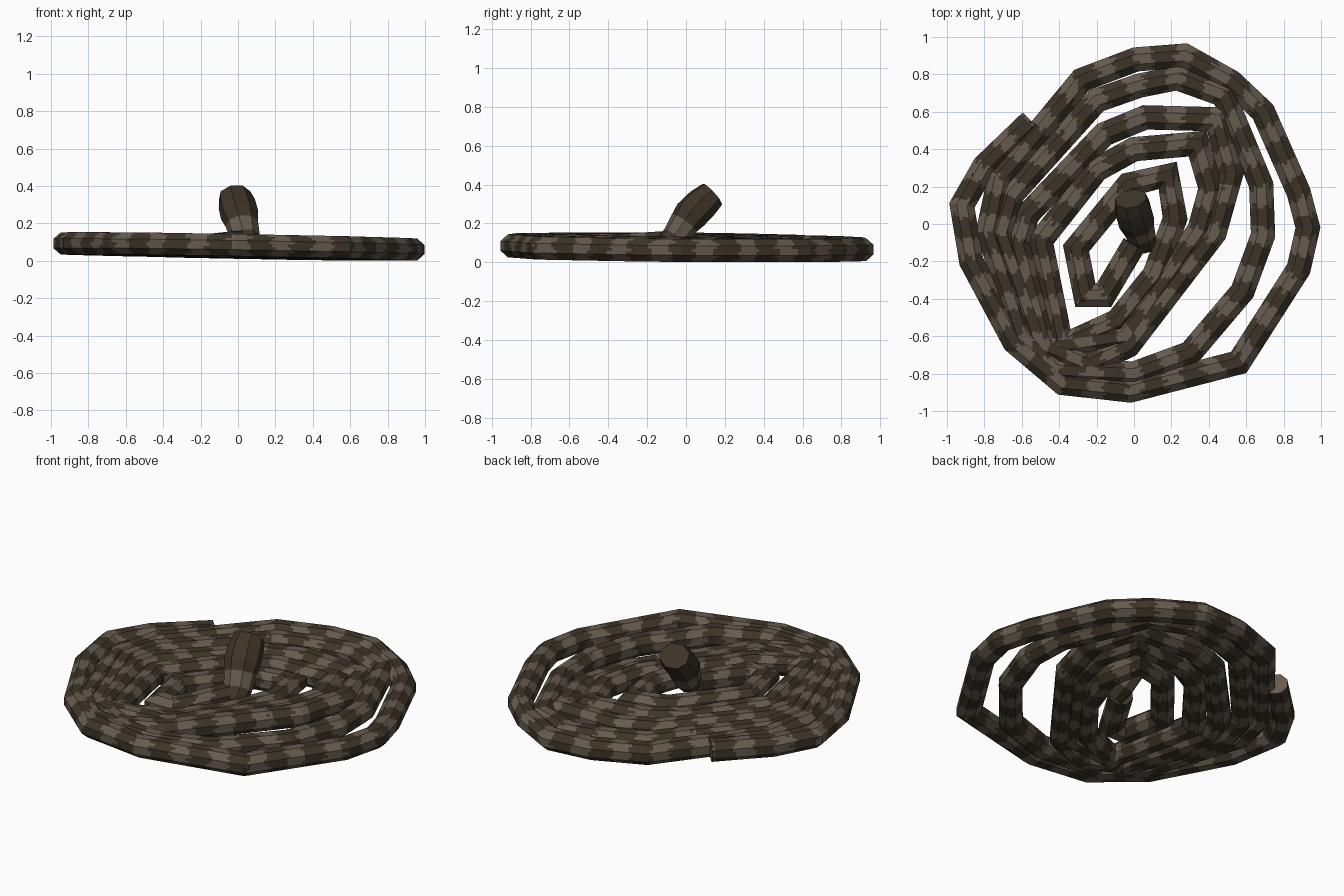
import bpy, math, random
from mathutils import Vector

if "Cube" in bpy.data.objects:
    bpy.data.objects.remove(bpy.data.objects["Cube"])

random.seed(4)


def material(name, col):
    m = bpy.data.materials.new(name)
    m.diffuse_color = (*col, 1)
    m.use_nodes = True
    m.node_tree.nodes["Principled BSDF"].inputs["Base Color"].default_value = m.diffuse_color
    return m


MATS = [material("dark_brown", (0.046, 0.034, 0.021)),
        material("pale_brown", (0.130, 0.102, 0.076))]

# Corners of the coil's centre line seen from the top, in hundredths
OUTER = [(-55, 55), (-80, 31), (-92, 10), (-87, -20), (-64, -63), (-38, -85), (-2, -89),
         (56, -74), (88, -24), (93, -2), (88, 17), (69, 60), (52, 76), (27, 90), (1, 88), (-28, 77)]
MIDDLE = [(-72, 24), (-78, -4), (-60, -59), (-42, -78), (0, -80), (30, -69), (58, -36), (69, -6),
          (68, 21), (48, 69), (23, 78), (3, 74), (-20, 66),
          (-65, 16), (-71, -5), (-50, -64), (-24, -75), (-3, -65), (43, -5), (52, 27), (44, 56),
          (6, 57), (-16, 48)]
INNER = [(-57, 5), (-62, -11), (-47, -66), (-5, -60), (35, -3), (41, 19), (34, 43), (0, 40), (-20, 29),
         (-50, -9), (-38, -64), (-9, -52), (11, -27), (22, 3), (18, 26), (-3, 21), (-31, -13),
         (-26, -38), (-16, -38)]
SIDES, CUT, STEP, PERIOD = 8, 3, 0.016, 0.215


def sweep_rings(path, radii):
    """Mitred polygon rings along a path, kept upright."""
    rings = []
    for i, p in enumerate(path):
        a = (p - path[i - 1]).normalized() if i else (path[1] - p).normalized()
        b = (path[i + 1] - p).normalized() if i < len(path) - 1 else a
        t = (a + b).normalized()
        side = Vector((t.y, -t.x, 0)).normalized()
        up = side.cross(t).normalized()
        stretch = min(1.35, 1 / max(0.3, t.dot(a)))
        rw, rh = radii[i]
        angles = [2 * math.pi * (k + 0.5) / SIDES for k in range(SIDES)]
        rings.append([p + side * math.cos(g) * rw * stretch + up * math.sin(g) * rh for g in angles])
    return rings


def build_tube(name, rings, colour):
    """Skin the rings, cap both ends and colour each face by rule."""
    n = len(rings[0])
    faces, mats = [], []
    for i in range(len(rings) - 1):
        for k in range(n):
            k2 = (k + 1) % n
            faces.append((i * n + k, i * n + k2, (i + 1) * n + k2, (i + 1) * n + k))
            mats.append(colour(i, k))
    faces += [tuple(range(n))[::-1], tuple((len(rings) - 1) * n + k for k in range(n))]
    mats += [1, 0]
    me = bpy.data.meshes.new(name)
    me.from_pydata([v for r in rings for v in r], [], faces)
    for m in MATS:
        me.materials.append(m)
    for p, i in zip(me.polygons, mats):
        p.material_index = i
    bpy.context.collection.objects.link(bpy.data.objects.new(name, me))


def split_ring(ring):
    n = len(ring)
    return [ring[k].lerp(ring[(k + 1) % n], j / CUT) for k in range(n) for j in range(CUT)]


# Coiled body: octagonal tube, finely cut so the bands get ragged edges
path = [Vector((x / 100, y / 100, 0.077 - 0.00018 * x - 0.00008 * y))
        for x, y in OUTER + MIDDLE + INNER]
path.append(Vector((0, -0.11, 0.10)))
coarse = [split_ring(r) for r in sweep_rings(path, [(0.070, 0.064)] * len(path))]
fine, dist, s = [], [], 0.0
for i in range(len(path) - 1):
    length = (path[i + 1] - path[i]).length
    n = max(1, round(length / STEP))
    for j in range(n):
        fine.append([a.lerp(b, j / n) for a, b in zip(coarse[i], coarse[i + 1])])
        dist.append(s + length * j / n)
    s += length
fine.append(coarse[-1])


def ragged_band(i, k):
    wobble = 0.012 * math.sin(k * 1.9 + math.floor(dist[i] / 0.1)) + random.uniform(-0.011, 0.011)
    return 0 if ((dist[i] + wobble) / PERIOD) % 1 < 0.55 else 1


build_tube("coiled_body", fine, ragged_band)

# Raised neck and blunt head: y, z, radius of each section, leaning to the left
HEAD = [(-0.12, 0.07, 0.07), (-0.06, 0.125, 0.08), (-0.01, 0.20, 0.09),
        (0.025, 0.245, 0.104), (0.085, 0.305, 0.102), (0.135, 0.35, 0.088)]
spine = [Vector((0.07 - 0.25 * z, y, z)) for y, z, r in HEAD]
rings = sweep_rings(spine, [(r, r * 0.85) for y, z, r in HEAD])
build_tube("head_and_neck", rings, lambda i, k: 1 if i == 1 else 0)
